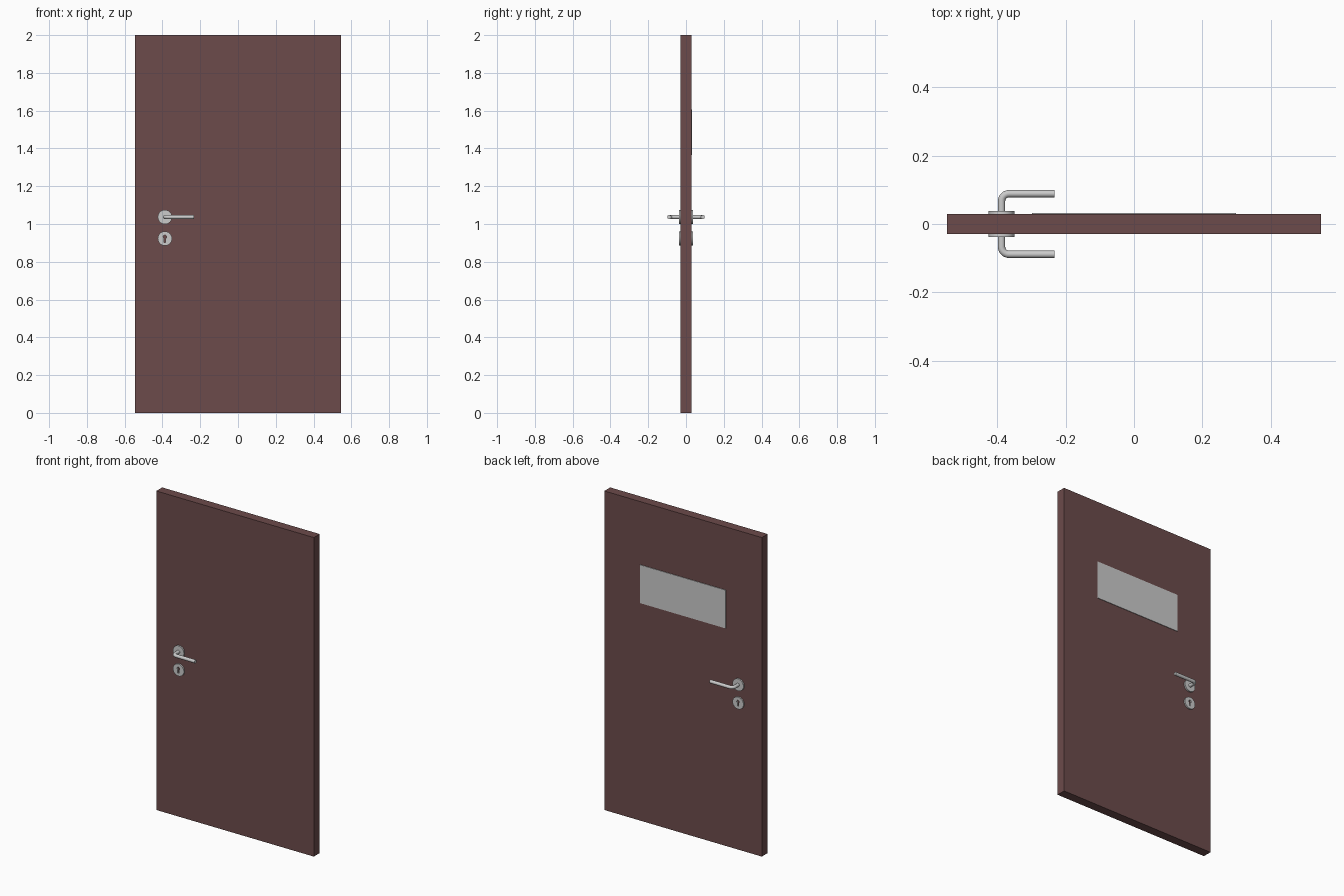
import bpy, bmesh, math
from mathutils import Vector

if "Cube" in bpy.data.objects:
    bpy.data.objects.remove(bpy.data.objects["Cube"])

HX, HANDLE_Z, LOCK_Z = -0.387, 1.037, 0.923
FACE, ROSE = 0.029, 0.038          # slab face and rosette face distances from y = 0

brown = bpy.data.materials.new("brown_paint")
brown.diffuse_color = (0.15, 0.07, 0.07, 1)
brown.use_nodes = True
brown.node_tree.nodes["Principled BSDF"].inputs["Base Color"].default_value = brown.diffuse_color


def finish(name, bm):
    bmesh.ops.recalc_face_normals(bm, faces=bm.faces)
    me = bpy.data.meshes.new(name)
    bm.to_mesh(me)
    bm.free()
    ob = bpy.data.objects.new(name, me)
    bpy.context.collection.objects.link(ob)
    return ob


def box(name, lo, hi):
    bm = bmesh.new()
    bmesh.ops.create_cube(bm, size=1)
    for v in bm.verts:
        v.co = [l + (c + 0.5) * (h - l) for c, l, h in zip(v.co, lo, hi)]
    return finish(name, bm)


def prism(name, pts, y0, y1):
    """Extrude an (x, z) outline along y."""
    bm = bmesh.new()
    f = bm.faces.new([bm.verts.new((x, y0, z)) for x, z in pts])
    new = bmesh.ops.extrude_face_region(bm, geom=[f])["geom"]
    bmesh.ops.translate(bm, vec=(0, y1 - y0, 0),
                        verts=[g for g in new if isinstance(g, bmesh.types.BMVert)])
    return finish(name, bm)


def arc(cx, cz, r, a0, a1, n):
    return [(cx + r * math.cos(a0 + (a1 - a0) * i / n),
             cz + r * math.sin(a0 + (a1 - a0) * i / n)) for i in range(n)]


def lever(name, s):
    """Round bar leaving the rosette, bending and running sideways."""
    r, bend, out, end = 0.0107, 0.022, 0.0885, -0.232
    path = [(HX, s * FACE)]
    for i in range(9):
        a = math.pi / 2 * i / 8
        path.append((HX + bend * (1 - math.cos(a)), s * (out - bend + bend * math.sin(a))))
    path.append((end, s * out))
    bm, rings, n = bmesh.new(), [], 20
    for i, (x, y) in enumerate(path):
        p, q = path[max(i - 1, 0)], path[min(i + 1, len(path) - 1)]
        a = 0 if i == len(path) - 1 else s * math.pi / 2 * (1 - max(i - 1, 0) / 8)
        side = Vector((-math.sin(a), math.cos(a), 0))
        rings.append([bm.verts.new(Vector((x, y, HANDLE_Z))
                      + side * r * math.cos(t) + Vector((0, 0, r * math.sin(t))))
                      for t in (2 * math.pi * k / n for k in range(n))])
    for A, B in zip(rings, rings[1:]):
        for k in range(n):
            bm.faces.new((A[k], A[(k + 1) % n], B[(k + 1) % n], B[k]))
    bm.faces.new(rings[0])
    bm.faces.new(rings[-1])
    return finish(name, bm)


def smooth(ob):
    bpy.ops.object.select_all(action='DESELECT')
    ob.select_set(True)
    bpy.context.view_layer.objects.active = ob
    bpy.ops.object.shade_smooth_by_angle(angle=math.radians(35))


# door leaf and the thin sign panel on its back
slab = box("door_slab", (-0.546, -FACE, 0), (0.546, FACE, 2))
slab.data.materials.append(brown)
box("back_panel", (-0.298, FACE - 0.002, 1.365), (0.298, 0.0325, 1.605))

# keyhole shape: round top with a slot below
d = math.radians(60)
hole = arc(HX, LOCK_Z + 0.009, 0.009, -math.pi / 2 + d / 2, 1.5 * math.pi - d / 2, 16)
hole += [(HX - 0.0045, LOCK_Z), (HX - 0.0045, LOCK_Z - 0.02), (HX + 0.0045, LOCK_Z - 0.02)]
cutter = prism("keyhole_cutter", hole, -0.06, 0.06)
cutter.hide_render = True
cutter.hide_viewport = True

# rosettes, keyhole plates and levers on both faces
for s, side in ((-1, "front"), (1, "back")):
    for name, z in (("handle_rosette", HANDLE_Z), ("keyhole_plate", LOCK_Z)):
        ob = prism(f"{side}_{name}", arc(HX, z, 0.038, 0, 2 * math.pi, 32), s * FACE, s * ROSE)
        smooth(ob)
        if name == "keyhole_plate":
            m = ob.modifiers.new("keyhole", 'BOOLEAN')
            m.object, m.operation, m.solver = cutter, 'DIFFERENCE', 'EXACT'
    smooth(lever(f"{side}_lever", s))
